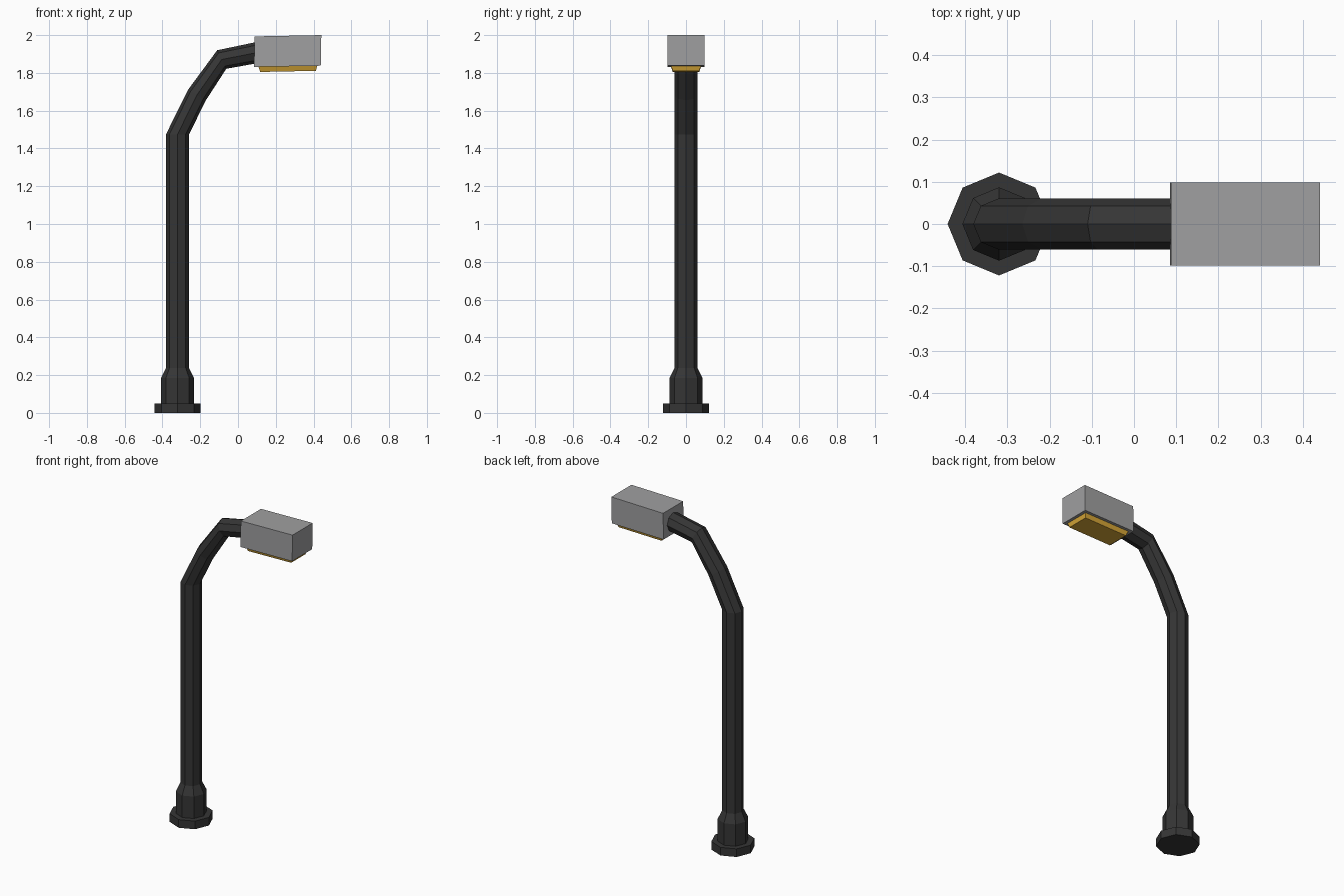
import bpy, bmesh, math
from mathutils import Vector

if "Cube" in bpy.data.objects:
    bpy.data.objects.remove(bpy.data.objects["Cube"])


def material(name, rgb):
    m = bpy.data.materials.new(name)
    m.diffuse_color = (*rgb, 1)
    m.use_nodes = True
    m.node_tree.nodes["Principled BSDF"].inputs["Base Color"].default_value = m.diffuse_color
    return m


dark = material("dark iron", (0.036, 0.036, 0.036))
grey = material("grey housing", (0.35, 0.35, 0.355))
gold = material("warm lamp", (0.70, 0.40, 0.04))


def loft(name, rings, mat):
    """Skin closed rings of points and cap both ends."""
    bm = bmesh.new()
    loops = [[bm.verts.new(p) for p in ring] for ring in rings]
    n = len(loops[0])
    for a, b in zip(loops, loops[1:]):
        for i in range(n):
            j = (i + 1) % n
            bm.faces.new((a[i], a[j], b[j], b[i]))
    bm.faces.new(loops[0])
    bm.faces.new(loops[-1])
    bmesh.ops.recalc_face_normals(bm, faces=bm.faces)
    mesh = bpy.data.meshes.new(name)
    bm.to_mesh(mesh)
    bm.free()
    mesh.materials.append(mat)
    obj = bpy.data.objects.new(name, mesh)
    bpy.context.collection.objects.link(obj)
    return obj


def octagon(left, right, ry):
    """Eight-sided ring between two (x, z) points, half-width ry in y."""
    l, r = Vector((left[0], 0, left[1])), Vector((right[0], 0, right[1]))
    mid, half = (l + r) / 2, (r - l) / 2
    return [mid + half * math.cos(k * math.pi / 4)
            + Vector((0, ry * math.sin(k * math.pi / 4), 0)) for k in range(8)]


def level(z, r):
    return octagon((-0.32 - r, z), (-0.32 + r, z), r)


def rect(x0, x1, y, z0, z1):
    return [(x0, -y, z0), (x1, -y, z1), (x1, y, z1), (x0, y, z0)]


# Foot flange, collar, straight pole and bent arm
loft("pole", [
    level(0, 0.122), level(0.05, 0.122), level(0.05, 0.087),
    level(0.185, 0.087), level(0.238, 0.061), level(1.475, 0.061),
    octagon((-0.265, 1.71), (-0.17, 1.655), 0.061),
    octagon((-0.11, 1.92), (-0.062, 1.822), 0.061),
    octagon((0.12, 1.968), (0.135, 1.857), 0.061),
], dark)

# Lamp head, very slightly tilted
loft("lamp_housing", [rect(0.085, 0.438, 0.098, 1.832, 1.838),
                      rect(0.088, 0.441, 0.098, 1.993, 2.0)], grey)

# Glowing panel below the head
loft("lamp_panel", [rect(0.118, 0.412, 0.07, 1.805, 1.811),
                    rect(0.108, 0.420, 0.08, 1.834, 1.840)], gold)
